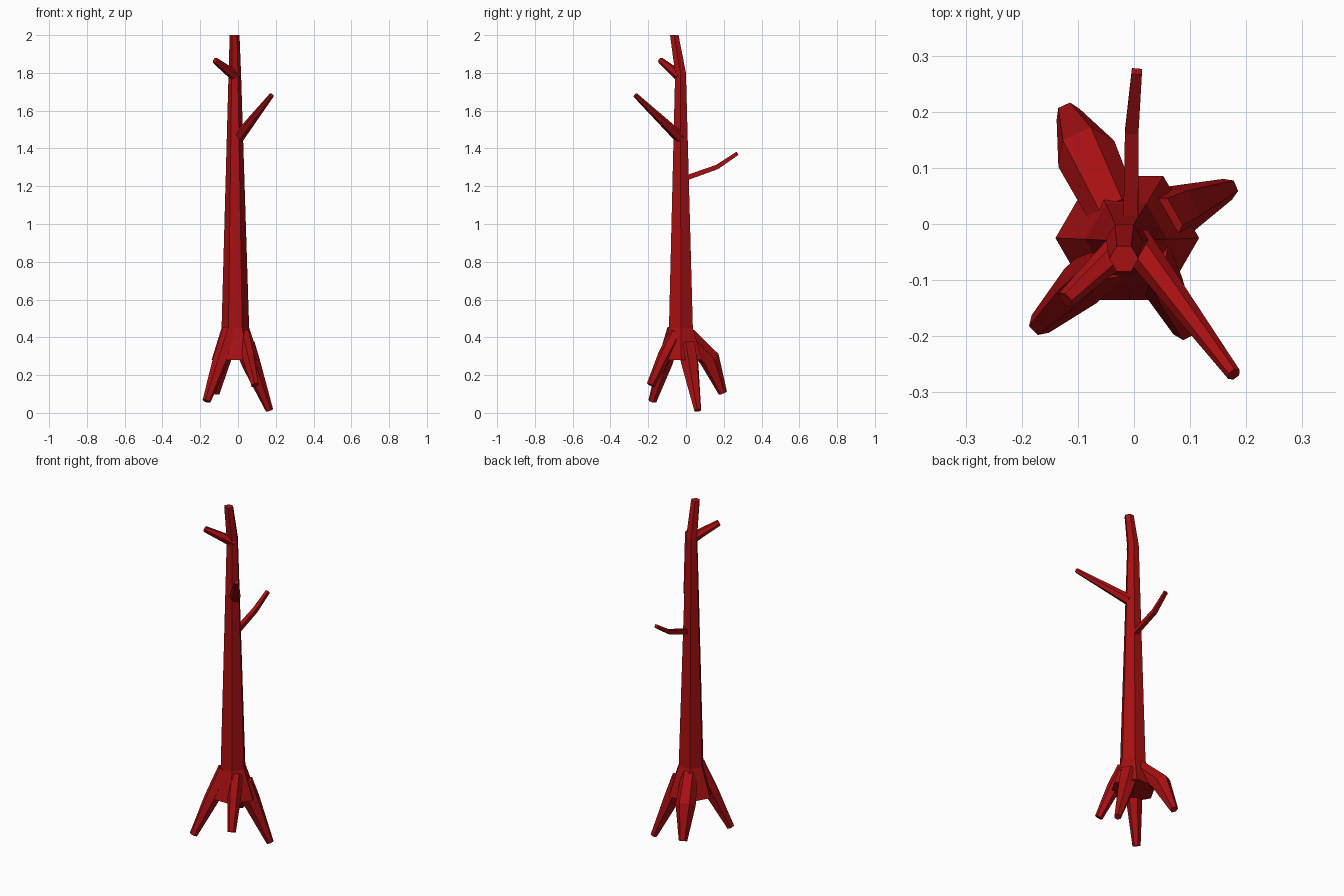
import bpy, bmesh, math
from mathutils import Vector

cube = bpy.data.objects.get("Cube")
if cube:
    bpy.data.objects.remove(cube)

# Single bark colour
bark = bpy.data.materials.new("dark_red_bark")
bark.use_nodes = True
colour = (0.39, 0.005, 0.006, 1)
bark.diffuse_color = colour
bark.node_tree.nodes["Principled BSDF"].inputs["Base Color"].default_value = colour


def limb(name, path, sides=6, level=False):
    """Faceted tapering tube through (x, y, z, radius) stations."""
    points = [Vector(p[:3]) for p in path]
    bm = bmesh.new()
    rings = []
    for i, p in enumerate(points):
        along = points[min(i + 1, len(points) - 1)] - points[max(i - 1, 0)]
        if level:
            u, v = Vector((1, 0, 0)), Vector((0, 1, 0))
        else:
            u = along.cross(Vector((0, 0, 1))).normalized()
            v = along.cross(u).normalized()
            if u.cross(v).dot(along) < 0:
                v = -v
        ring = []
        for k in range(sides):
            a = math.tau * (k + (0.5 if sides == 4 else 0)) / sides
            ring.append(bm.verts.new(p + path[i][3] * (u * math.cos(a) + v * math.sin(a))))
        rings.append(ring)
    for low, high in zip(rings, rings[1:]):
        for k in range(sides):
            n = (k + 1) % sides
            bm.faces.new((low[k], low[n], high[n], high[k]))
    bm.faces.new(rings[0][::-1])
    bm.faces.new(rings[-1])
    bmesh.ops.recalc_face_normals(bm, faces=bm.faces)
    mesh = bpy.data.meshes.new(name)
    bm.to_mesh(mesh)
    bm.free()
    mesh.materials.append(bark)
    obj = bpy.data.objects.new(name, mesh)
    bpy.context.collection.objects.link(obj)
    return obj


# Trunk with flared foot and bent crown
limb("trunk", [(-0.012, -0.025, 0.28, 0.128), (-0.014, -0.027, 0.45, 0.073),
               (-0.017, -0.029, 1.8, 0.033), (-0.018, -0.062, 2.0, 0.026)], level=True)

# Branches
limb("left_branch", [(0.0, -0.03, 1.455, 0.031), (0.178, -0.268, 1.682, 0.013)])
limb("right_branch", [(-0.01, -0.03, 1.78, 0.03), (-0.122, -0.135, 1.866, 0.017)])
limb("back_branch", [(-0.006, -0.01, 1.24, 0.019), (-0.004, 0.165, 1.302, 0.017),
                     (0.005, 0.272, 1.374, 0.013)], sides=4)

# Roots
limb("left_back_root", [(0.035, 0.0, 0.36, 0.055), (0.07, 0.02, 0.26, 0.05),
                        (0.167, 0.062, 0.013, 0.02)])
limb("right_front_root", [(-0.04, -0.06, 0.44, 0.042), (-0.095, -0.11, 0.27, 0.042),
                          (-0.167, -0.178, 0.062, 0.022)])
limb("right_back_root", [(-0.03, 0.01, 0.41, 0.045), (-0.085, 0.125, 0.285, 0.055),
                         (-0.117, 0.195, 0.105, 0.023)])
limb("left_front_root", [(0.025, -0.05, 0.42, 0.04), (0.052, -0.11, 0.31, 0.037),
                         (0.09, -0.187, 0.147, 0.022)])
